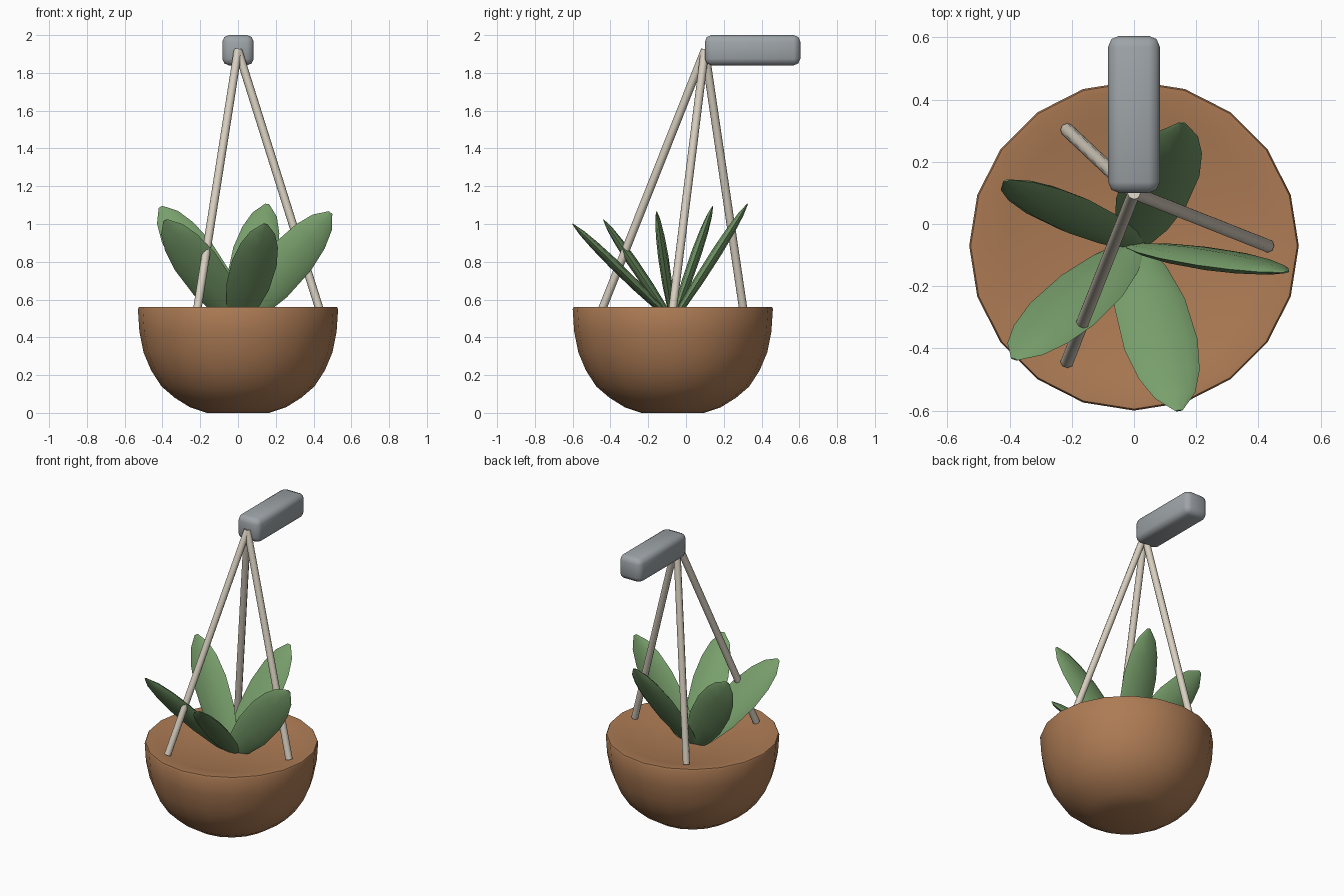
import bpy, bmesh, math
from mathutils import Vector

if "Cube" in bpy.data.objects:
    bpy.data.objects.remove(bpy.data.objects["Cube"])


def material(name, rgb):
    m = bpy.data.materials.new(name)
    m.diffuse_color = (*rgb, 1)
    m.use_nodes = True
    m.node_tree.nodes["Principled BSDF"].inputs["Base Color"].default_value = m.diffuse_color
    return m


CLAY = material("clay", (0.42, 0.20, 0.09))
LEAF = material("leaf_green", (0.19, 0.35, 0.15))
CORD = material("cord", (0.68, 0.62, 0.52))
METAL = material("metal", (0.34, 0.37, 0.39))


def finish(bm, name, mat, angle):
    bmesh.ops.recalc_face_normals(bm, faces=bm.faces)
    mesh = bpy.data.meshes.new(name)
    bm.to_mesh(mesh)
    bm.free()
    obj = bpy.data.objects.new(name, mesh)
    bpy.context.collection.objects.link(obj)
    mesh.materials.append(mat)
    bpy.ops.object.select_all(action='DESELECT')
    obj.select_set(True)
    bpy.context.view_layer.objects.active = obj
    bpy.ops.object.shade_smooth_by_angle(angle=math.radians(angle))
    return obj


def loft(name, origin, u, v, axis, profile, sides, mat, angle=40):
    """Elliptical rings (distance, u radius, v radius) joined along an axis, ends capped."""
    bm = bmesh.new()
    rings = []
    for d, ru, rv in profile:
        c = origin + axis * d
        if ru == 0:
            rings.append([bm.verts.new(c)])
            continue
        rings.append([bm.verts.new(c + u * ru * math.cos(2 * math.pi * i / sides)
                                   + v * rv * math.sin(2 * math.pi * i / sides))
                      for i in range(sides)])
    for a, b in zip(rings, rings[1:]):
        for i in range(sides):
            j = (i + 1) % sides
            if len(b) == 1:
                bm.faces.new((a[i], a[j], b[0]))
            else:
                bm.faces.new((a[i], a[j], b[j], b[i]))
    for ring in (rings[0], rings[-1]):
        if len(ring) > 1:
            bm.faces.new(ring)
    return finish(bm, name, mat, angle)


X, Y, Z = Vector((1, 0, 0)), Vector((0, 1, 0)), Vector((0, 0, 1))
CENTRE = Vector((0, -0.07, 0))

# Round bowl with a shallow dished top
bowl = [(0.165, 0), (0.255, 0.03), (0.335, 0.08), (0.405, 0.14), (0.46, 0.225),
        (0.50, 0.32), (0.522, 0.43), (0.53, 0.55), (0.525, 0.56), (0.505, 0.56),
        (0.42, 0.543), (0.25, 0.515), (0, 0.50)]
loft("bowl", CENTRE, X, Y, Z, [(z, r, r) for r, z in bowl], 20, CLAY)

# Flat spindle leaves fanning out of the bowl
base = CENTRE + Z * 0.485
tips = [(0.155, 0.325, 1.105), (-0.41, 0.14, 1.09), (-0.385, -0.435, 1.02),
        (0.145, -0.60, 1.0), (0.49, -0.155, 1.06)]
shape = [(0, 0.04), (0.15, 0.085), (0.35, 0.115), (0.6, 0.12),
         (0.78, 0.10), (0.91, 0.066), (1, 0.012)]
for k, tip in enumerate(tips):
    d = Vector(tip) - base
    axis = d.normalized()
    normal = X.cross(axis).normalized()
    width = axis.cross(normal)
    loft(f"leaf_{k + 1}", base, width, normal, axis,
         [(t * d.length, w, w * 0.23) for t, w in shape], 8, LEAF, 30)

# Three hanging cords meeting at the bracket
top = Vector((0, 0.10, 1.92))
for k in range(3):
    a = k * 2 * math.pi / 3
    foot = CENTRE + Vector((0.43 * math.cos(a), 0.43 * math.sin(a), 0.553))
    d = top - foot
    axis = d.normalized()
    u = Y.cross(axis).normalized()
    loft(f"cord_{k + 1}", foot, u, axis.cross(u), axis,
         [(0, 0.022, 0.022), (d.length, 0.022, 0.022)], 8, CORD, 50)

# Rounded wall bracket
bm = bmesh.new()
bmesh.ops.create_cube(bm, size=1)
for vert in bm.verts:
    vert.co = Vector((vert.co.x * 0.166, vert.co.y * 0.505 + 0.3525, vert.co.z * 0.16 + 1.92))
bmesh.ops.bevel(bm, geom=bm.edges[:], offset=0.035, segments=2, profile=0.5, affect='EDGES')
finish(bm, "wall_bracket", METAL, 50)
